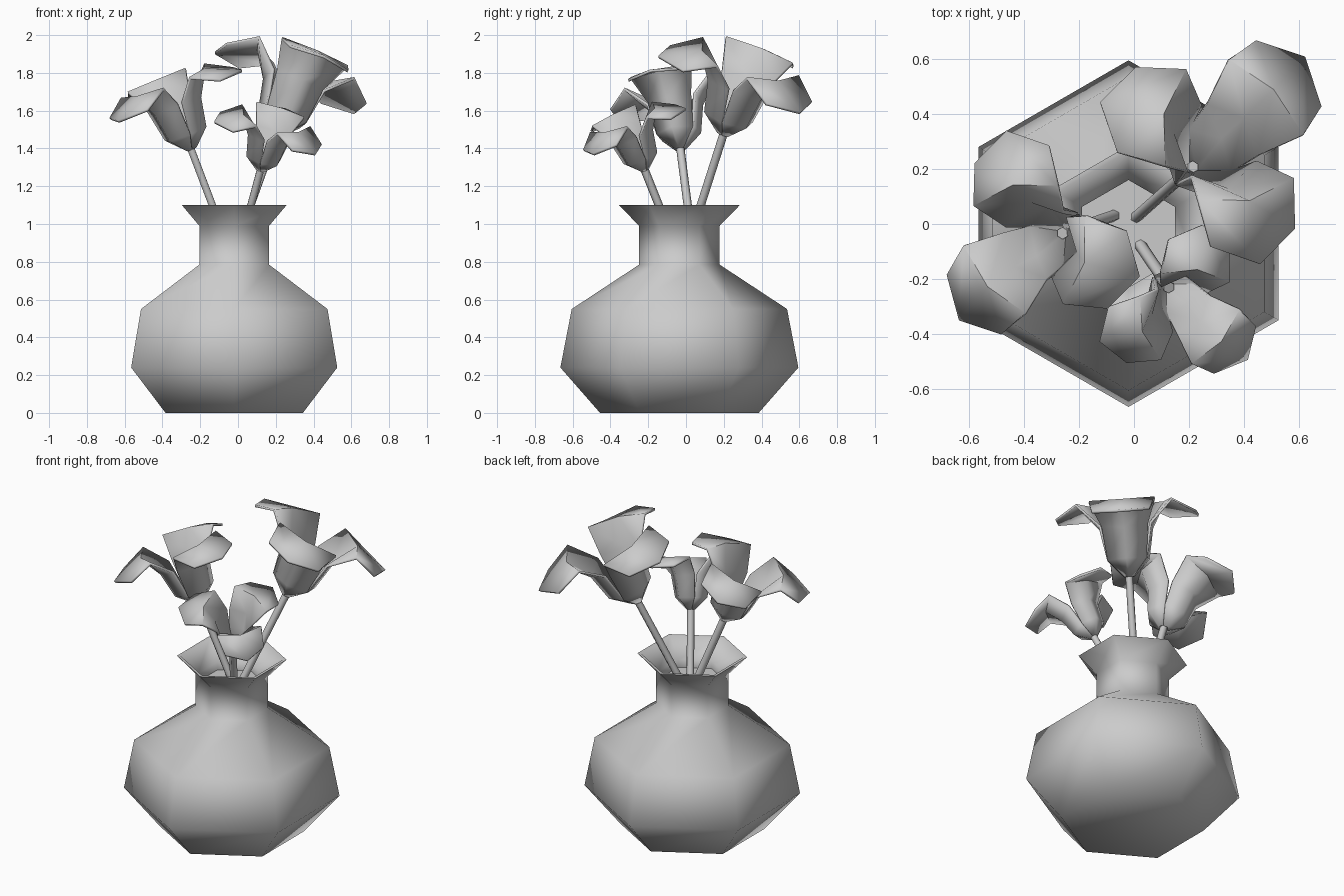
import bpy, bmesh, math
from mathutils import Vector, Matrix

if "Cube" in bpy.data.objects:
    bpy.data.objects.remove(bpy.data.objects["Cube"])


def make_object(name, verts, faces, angle):
    mesh = bpy.data.meshes.new(name)
    mesh.from_pydata([tuple(v) for v in verts], [], faces)
    bm = bmesh.new()
    bm.from_mesh(mesh)
    bmesh.ops.recalc_face_normals(bm, faces=bm.faces)
    bm.to_mesh(mesh)
    bm.free()
    obj = bpy.data.objects.new(name, mesh)
    bpy.context.collection.objects.link(obj)
    bpy.ops.object.select_all(action='DESELECT')
    obj.select_set(True)
    bpy.context.view_layer.objects.active = obj
    bpy.ops.object.shade_smooth_by_angle(angle=math.radians(angle))
    return obj


def lathe(name, profile, sides, matrix, angle):
    """Revolve (radius, height) points and cap both ends."""
    verts, faces = [], []
    for r, z in profile:
        for i in range(sides):
            a = math.pi / 2 + 2 * math.pi * i / sides
            verts.append(matrix @ Vector((r * math.cos(a), r * math.sin(a), z)))
    for k in range(len(profile) - 1):
        for i in range(sides):
            j = (i + 1) % sides
            faces.append((k * sides + i, k * sides + j,
                          (k + 1) * sides + j, (k + 1) * sides + i))
    faces.append(tuple(range(sides)))
    faces.append(tuple(range((len(profile) - 1) * sides, len(profile) * sides)))
    return make_object(name, verts, faces, angle)


# Six-sided vase: outer wall, flared rim, inside of the neck
VASE = [(0.42, 0), (0.63, 0.24), (0.57, 0.55), (0.213, 0.785), (0.213, 0.99),
        (0.32, 1.10), (0.30, 1.10), (0.195, 0.99), (0.195, 0.94)]
lathe("vase", VASE, 6, Matrix.Translation((-0.02, -0.035, 0)), 65)

# Petal rows: middle (out, up), edge (out, sideways, up)
PETAL = [((0.03, 0.0), (0.012, 0.022, 0.0)),
         ((0.135, 0.10), (0.065, 0.112, 0.10)),
         ((0.17, 0.28), (0.095, 0.135, 0.30)),
         ((0.26, 0.43), (0.215, 0.195, 0.435)),
         ((0.48, 0.35), (0.38, 0.17, 0.36))]


def flower(name, base, lean, scale, turn):
    base = Vector(base)
    axis = Vector((lean[0], lean[1], 1)).normalized()
    tilt = Vector((0, 0, 1)).rotation_difference(axis).to_matrix().to_4x4()
    place = Matrix.Translation(base) @ tilt
    # Three flared petals
    for n in range(3):
        m = (place @ Matrix.Rotation(math.radians(turn + 120 * n), 4, 'Z')
             @ Matrix.Scale(scale, 4))
        verts, faces = [], []
        for (r, h), (er, ew, eh) in PETAL:
            verts += [m @ Vector(p) for p in
                      ((er, -ew, eh), (r, 0, h), (er, ew, eh))]
        for k in range(len(PETAL) - 1):
            for c in range(2):
                i = k * 3 + c
                faces.append((i, i + 1, i + 4, i + 3))
        petal = make_object(f"{name}_petal_{n + 1}", verts, faces, 60)
        solid = petal.modifiers.new("thickness", 'SOLIDIFY')
        solid.thickness = 0.015
        solid.offset = 0
    # Stem runs down into the neck
    length = (base.z - 0.88) / axis.z
    lathe(f"{name}_stem", [(0.022, -length), (0.022, 0.03)], 6, place, 65)


flower("back_flower", (0.205, 0.2, 1.48), (0.36, 0.32), 0.99, 45)
flower("left_flower", (-0.25, -0.03, 1.40), (-0.38, -0.13), 0.87, 104)
flower("front_flower", (0.12, -0.22, 1.29), (0.27, -0.40), 0.68, -40)
